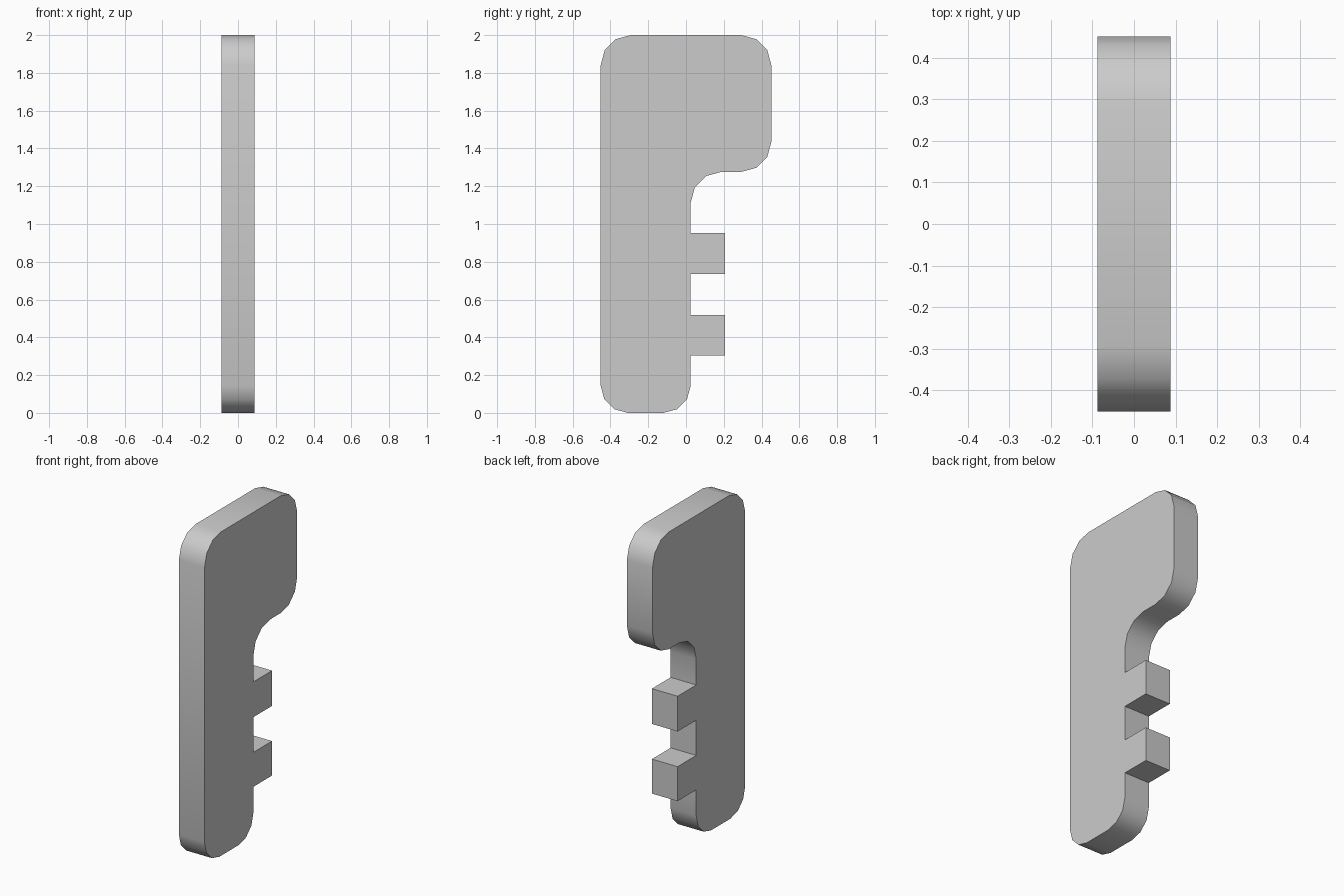
import bpy, bmesh
from math import cos, sin, radians

if "Cube" in bpy.data.objects:
    bpy.data.objects.remove(bpy.data.objects["Cube"])

HALF_X = 0.0875   # half thickness


def arc(cy, cz, r, a0, a1, steps=3):
    """Points of a rounded corner in the y-z plane."""
    angles = [radians(a0 + (a1 - a0) * i / steps) for i in range(steps + 1)]
    return [(cy + r * cos(a), cz + r * sin(a)) for a in angles]


def tooth(z0, z1):
    """Square tooth on the blade edge."""
    return [(0.025, z0), (0.207, z0), (0.207, z1), (0.025, z1)]


# outline, counter-clockwise seen from +x
R, RB = 0.16, 0.145
outline = (
    arc(-0.452 + RB, RB, RB, 180, 270)              # bottom of blade
    + arc(0.025 - RB, RB, RB, 270, 360)
    + tooth(0.305, 0.518) + tooth(0.735, 0.953)     # two teeth
    + arc(0.188, 1.113, 0.163, 180, 90)             # inner fillet
    + arc(0.452 - R, 1.276 + R, R, 270, 360)        # head corners
    + arc(0.452 - R, 2.0 - R, R, 0, 90)
    + arc(-0.452 + R, 2.0 - R, R, 90, 180)
)

# extrude the outline across x
bm = bmesh.new()
face = bm.faces.new([bm.verts.new((-HALF_X, y, z)) for y, z in outline])
ext = bmesh.ops.extrude_face_region(bm, geom=[face], use_keep_orig=True)
moved = [v for v in ext["geom"] if isinstance(v, bmesh.types.BMVert)]
bmesh.ops.translate(bm, verts=moved, vec=(2 * HALF_X, 0, 0))
bmesh.ops.recalc_face_normals(bm, faces=bm.faces)
mesh = bpy.data.meshes.new("key_plate")
bm.to_mesh(mesh)
bm.free()

key = bpy.data.objects.new("key_plate", mesh)
bpy.context.collection.objects.link(key)
bpy.context.view_layer.objects.active = key
key.select_set(True)
bpy.ops.object.shade_smooth_by_angle(angle=radians(40))
